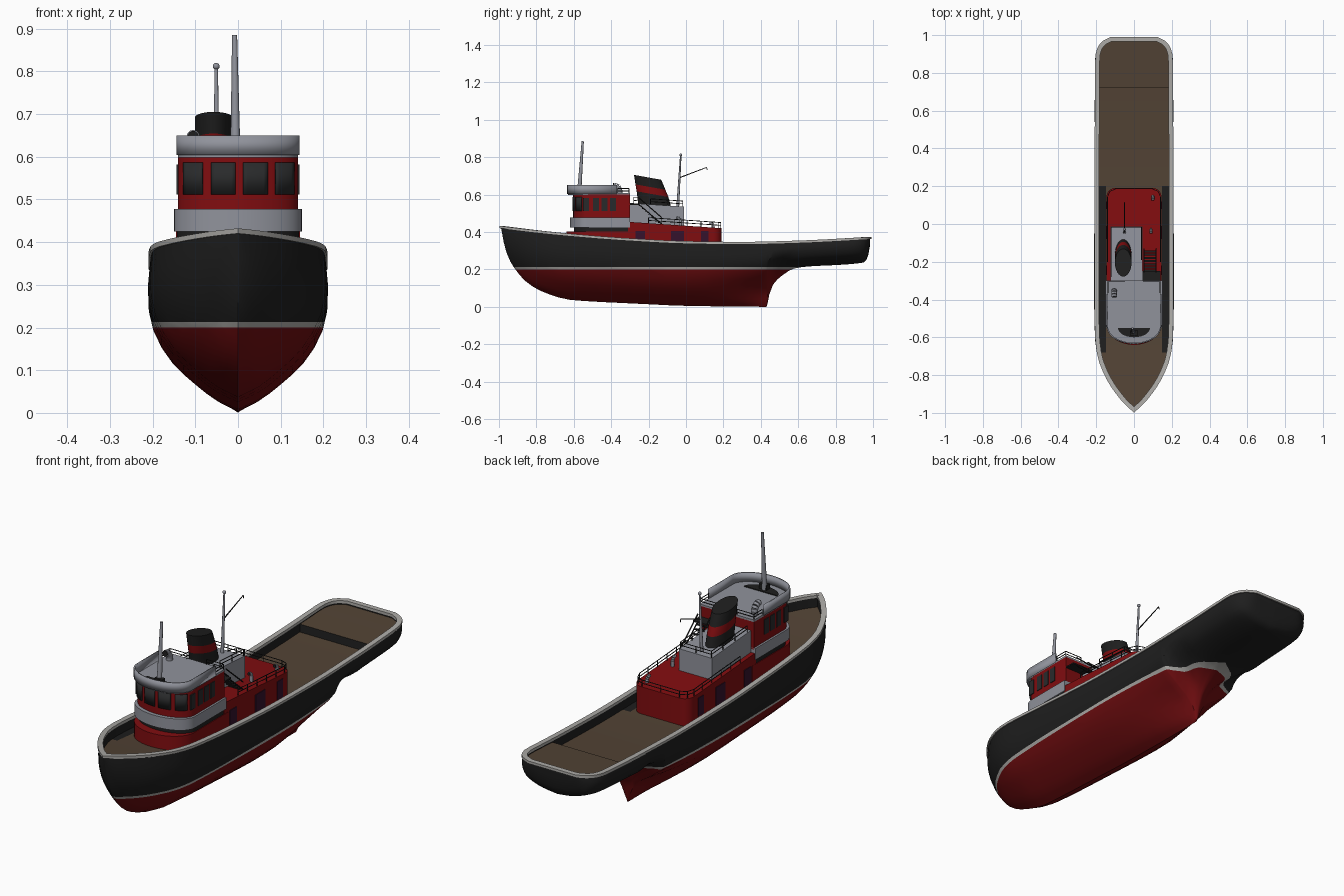
import bpy, bmesh, math
from mathutils import Vector

if "Cube" in bpy.data.objects:
    bpy.data.objects.remove(bpy.data.objects["Cube"])


def material(name, r, g, b):
    m = bpy.data.materials.new(name)
    m.diffuse_color = (r, g, b, 1)
    m.use_nodes = True
    m.node_tree.nodes["Principled BSDF"].inputs["Base Color"].default_value = m.diffuse_color
    return m


RED = material("house red", .22, .004, .005)
HULLRED = material("bottom red", .16, .004, .005)
BLACK = material("black", .013, .013, .013)
GREY = material("grey", .28, .29, .33)
LIGHT = material("light rail grey", .42, .41, .39)
BROWN = material("deck brown", .085, .056, .035)
GLASS = material("window dark", .022, .023, .024)
PURPLE = material("dark purple", .035, .006, .025)


def finish(name, bm, mats):
    bmesh.ops.recalc_face_normals(bm, faces=bm.faces)
    me = bpy.data.meshes.new(name)
    bm.to_mesh(me)
    bm.free()
    for m in mats:
        me.materials.append(m)
    for p in me.polygons:
        p.use_smooth = True
    me.set_sharp_from_angle(angle=math.radians(35))
    ob = bpy.data.objects.new(name, me)
    bpy.context.scene.collection.objects.link(ob)
    return ob


def mesh(name, verts, faces, mats, rule=None):
    bm = bmesh.new()
    vs = [bm.verts.new(v) for v in verts]
    for f in faces:
        face = bm.faces.new([vs[i] for i in f])
        if rule:
            face.material_index = rule(face.calc_center_median())
    return finish(name, bm, mats)


def grid(rows, closed=False):
    n, c = len(rows), len(rows[0])
    faces = [(i * c + j, i * c + (j + 1) % c, (i + 1) * c + (j + 1) % c, (i + 1) * c + j)
             for i in range(n - 1) for j in range(c if closed else c - 1)]
    return [v for r in rows for v in r], faces


def prism(name, outline, z0, z1, mat, slope=lambda y: 0):
    n = len(outline)
    v, f = grid([[(x, y, z0) for x, y in outline], [(x, y, z1 + slope(y)) for x, y in outline]], True)
    return mesh(name, v, f + [tuple(range(n)), tuple(range(n, 2 * n))], [mat])


def box(name, x0, x1, y0, y1, z0, z1, mat, slope=lambda y: 0):
    return prism(name, [(x0, y0), (x1, y0), (x1, y1), (x0, y1)], z0, z1, mat, slope)


def wall(name, path, z0, z1, thick, mat):
    v, f = grid([[(x, y, z0) for x, y in path], [(x, y, z1) for x, y in path]])
    ob = mesh(name, v, f, [mat])
    s = ob.modifiers.new("thickness", 'SOLIDIFY')
    s.thickness, s.offset = thick, 0
    return ob


def rods(name, parts, mat, seg=8):
    bm = bmesh.new()
    for p, q, r1, r2 in parts:
        p, q = Vector(p), Vector(q)
        rot = (q - p).to_track_quat('Z', 'Y').to_matrix().to_4x4()
        rot.translation = (p + q) / 2
        bmesh.ops.create_cone(bm, cap_ends=True, segments=seg, radius1=r1, radius2=r2,
                              depth=(q - p).length, matrix=rot)
    return finish(name, bm, [mat])


def railing(name, path, h):
    parts = []
    for p, q in zip(path, path[1:]):
        for k in (.5, 1):
            parts.append(((p[0], p[1], p[2] + h * k), (q[0], q[1], q[2] + h * k), .002, .002))
    for p in path:
        parts.append((p, (p[0], p[1], p[2] + h), .002, .002))
    rods(name, parts, BLACK, 6)


def curve(pts):
    """Smooth interpolation without overshoot."""
    d = [(b[1] - a[1]) / (b[0] - a[0]) for a, b in zip(pts, pts[1:])]
    m = [d[0]] + [2 * a * b / (a + b) if a * b > 0 else 0 for a, b in zip(d, d[1:])] + [d[-1]]

    def f(x):
        x = min(max(x, pts[0][0]), pts[-1][0])
        i = max(k for k in range(len(d)) if pts[k][0] <= x)
        h = pts[i + 1][0] - pts[i][0]
        t = (x - pts[i][0]) / h
        return ((2*t**3 - 3*t*t + 1) * pts[i][1] + (t**3 - 2*t*t + t) * h * m[i]
                + (3*t*t - 2*t**3) * pts[i + 1][1] + (t**3 - t*t) * h * m[i + 1])
    return f


# hull: loft of cross-sections
keel = curve([(-.99, .428), (-.965, .305), (-.92, .21), (-.835, .118), (-.74, .07), (-.62, .037),
              (-.25, .016), (0, .005), (.43, 0), (.445, .064), (.465, .118), (.52, .172),
              (.58, .205), (.66, .216), (.82, .224), (.95, .237), (.97, .26), (.985, .335)])
sheer = curve([(-.99, .428), (-.8, .405), (-.6, .385), (-.3, .362), (0, .347), (.3, .343), (.6, .35), (.99, .37)])
beam = curve([(-.99, 0), (-.95, .045), (-.9, .087), (-.85, .122), (-.8, .15), (-.7, .187), (-.6, .2),
              (-.4, .204), (.85, .2), (.9, .197), (.94, .183), (.965, .16), (.985, .12)])
full = curve([(0, 0), (.07, .24), (.18, .48), (.33, .74), (.55, .95), (.75, 1.01), (1, .975)])
hollow = curve([(0, 0), (.07, .05), (.18, .12), (.33, .3), (.45, .6), (.6, .88), (.75, 1), (1, .975)])
counter = curve([(0, 0), (.07, .4), (.18, .68), (.33, .88), (.55, .98), (.75, 1.01), (1, .975)])
U = [0, .02, .045, .07, .12, .18, .25, .33, .43, .55, .68, .8, .9, 1]
Y = [-.99, -.985, -.975, -.96, -.94, -.92, -.89, -.86, -.82, -.78, -.73, -.68, -.62, -.55, -.45, -.35, -.2, -.1,
     0, .1, .2, .28, .35, .4, .43, .435, .445, .465, .49, .52, .55, .58, .62, .66, .719, .721, .8, .86, .9,
     .93, .95, .965, .975, .985]


def section(y):
    a = min(max(y / .43, 0), 1) ** 2
    b = min(max((y - .43) / .16, 0), 1)
    half = []
    for u in U:
        g = (1 - b) * ((1 - a) * full(u) + a * hollow(u)) + b * counter(u)
        half.append((beam(y) / .975 * g, y, keel(y) + (sheer(y) - keel(y)) * u))
    return [(-x, yy, z) for x, yy, z in half[:0:-1]] + half


v, f = grid([section(y) for y in Y])
bm = bmesh.new()
vs = [bm.verts.new(p) for p in v]
for q in f + [tuple(range(len(v) - 2 * len(U) + 1, len(v)))]:
    bm.faces.new([vs[i] for i in q])
bmesh.ops.remove_doubles(bm, verts=bm.verts, dist=.0004)
for z in (.2, .213):
    bmesh.ops.bisect_plane(bm, geom=bm.verts[:] + bm.edges[:] + bm.faces[:], plane_co=(0, 0, z), plane_no=(0, 0, 1))
for q in bm.faces:
    z = q.calc_center_median().z
    q.material_index = 0 if z < .2 else 1 if z < .213 else 2
finish("hull", bm, [HULLRED, LIGHT, BLACK])

# cap rail and inner bulwark follow the sheer
half = [(beam(y), y) for y in Y]
loop = half + [(-x, y) for x, y in half[:0:-1]]


def offset(d, dz):
    out = []
    for i, p in enumerate(loop):
        a, b = Vector(loop[i - 1]), Vector(loop[(i + 1) % len(loop)])
        p = Vector(p)
        t1, t2 = (p - a).normalized(), (b - p).normalized()
        n = Vector((t1.y + t2.y, -t1.x - t2.x)).normalized()
        q = p + n * d / max(.4, n.dot(Vector((t1.y, -t1.x))))
        out.append((q.x, q.y, sheer(p.y) + dz))
    return out


v, f = grid([offset(.006, -.008), offset(.006, .004), offset(-.018, .004), offset(-.018, -.008),
             offset(.006, -.008)], True)
mesh("cap_rail", v, f, [LIGHT])
v, f = grid([offset(-.016, 0), offset(-.016, -.065)], True)
mesh("bulwark_inner", v, f, [BLACK])

# deck with raised stern and dark side walkways
rows = []
for y in Y[2:]:
    w = max(beam(y) - .01, .002)
    m = min(.148, w * .9)
    z = sheer(y) - (.05 if y < .72 else .014)
    rows.append([(x, y, z) for x in (-w, -m, m, w)])
v, f = grid(rows)
mesh("deck", v, f, [BROWN, BLACK],
     lambda c: int(abs(c.y - .72) < .0008 or (abs(c.x) > .1 and -.68 < c.y < .2)))


def front_arc(hw, yf, dep, n=24):
    return [(hw * math.cos(math.pi * i / n), yf + dep - dep * math.sin(math.pi * i / n)) for i in range(n + 1)]


def dshape(hw, yf, yb, dep):
    return front_arc(hw, yf, dep) + [(-hw, yb), (hw, yb)]


# deckhouse
R = .045
corner = [(.1 + R * math.cos(math.pi / 2 * i / 8), .145 + R * math.sin(math.pi / 2 * i / 8)) for i in range(9)]
house = [(.145, -.31)] + corner + [(-x, y) for x, y in corner[::-1]] + [(-.145, -.31)]
roof = lambda y: -.068 * (y + .25)
prism("deckhouse", house, .29, .45, RED, roof)
prism("forward_base", dshape(.146, -.64, -.28, .11), .3, .402, RED)
prism("base_shadow_band", dshape(.143, -.6, -.29, .09), .4, .427, BLACK)
prism("lower_grey_band", dshape(.15, -.62, -.3, .09), .425, .478, GREY)
prism("wheelhouse", dshape(.141, -.603, -.3, .08), .47, .6, RED)
prism("wheelhouse_roof", dshape(.141, -.63, -.3, .09), .598, .608, GREY)
arc = front_arc(.141, -.632, .09)
wall("roof_parapet", [(.141, -.37)] + arc + [(-.141, -.37)], .604, .65, .007, GREY)

# wheelhouse windows: curved front panes, flat side panes
for i, (a, b) in enumerate([(-.127, -.083), (-.062, -.006), (.012, .069), (.088, .13)]):
    xs = [a + (b - a) * k / 6 for k in range(7)]
    wall(f"front_window_{i}", [(x, -.525 - .08 * math.sqrt(1 - (x / .143) ** 2)) for x in xs],
         .512, .586, .006, GLASS)
for s in (-1, 1):
    for i, y in enumerate((-.535, -.48, -.435, -.39)):
        a, b = sorted((s * .139, s * .144))
        box(f"side_window_{i}", a, b, y - .016, y + .016, .512, .582, GLASS)
    # dark doors on the house sides
    for i, (y0, y1) in enumerate(((-.27, -.22), (-.08, -.01), (.08, .12))):
        a, b = sorted((s * .143, s * .148))
        box(f"side_door_{i}", a, b, y0, y1, .32, .405, PURPLE)

# upper grey casing
box("upper_casing", -.125, .045, -.31, -.012, .42, .555, GREY, lambda y: -.07 * (y + .3))

# funnel with bands, raked slanted rings
rows = []
for z, yc, ry in ((.53, -.165, .09), (.598, -.178, .085), (.602, -.179, .085), (.64, -.19, .08), (.692, -.205, .073)):
    rows.append([(-.057 + .044 * math.cos(t), yc + ry * math.sin(t), z - .18 * ry * math.sin(t))
                 for t in [2 * math.pi * k / 32 for k in range(32)]])
v, f = grid(rows, True)
fun = mesh("funnel", v, f + [tuple(range(128, 160))], [BLACK, RED])
for i in range(64, 96):
    fun.data.polygons[i].material_index = 1

# masts and boom
rods("fore_mast", [((-.006, -.572, .6), (-.008, -.552, .885), .012, .006)], GREY, 16)
rods("aft_mast", [((-.05, -.045, .52), (-.051, -.028, .81), .008, .004)], GREY, 12)
bm = bmesh.new()
bmesh.ops.create_uvsphere(bm, u_segments=12, v_segments=8, radius=.008)
bmesh.ops.translate(bm, verts=bm.verts, vec=(-.051, -.028, .812))
finish("mast_ball", bm, [GREY])
rods("boom", [((-.05, -.035, .69), (-.05, .11, .745), .003, .002),
              ((-.05, .11, .745), (-.05, .114, .73), .002, .002)], BLACK)

# roof console
prism("roof_console", [(.085 * math.cos(t), -.55 - .05 * math.sin(t)) for t in
                       [math.pi * k / 12 for k in range(13)]], .606, .612, BLACK)
box("radar_stand", -.02, .02, -.59, -.565, .61, .635, BLACK)


# cowl vents
def cowl(name, x, y, z, h, r):
    pts = [(x, y, z), (x, y, z + h)]
    pts += [(x, y - 2 * r * (1 - math.cos(t)), z + h + 2 * r * math.sin(t)) for t in (.4, .8, 1.2, 1.57)]
    rods(name, [(p, q, r, r) for p, q in zip(pts, pts[1:])], GREY, 14)
    e = Vector(pts[-1])
    rods(name + "_mouth", [(e, e - Vector((0, .004, 0)), r * .85, r * .85)], BLACK, 14)


cowl("roof_vent", -.105, -.355, .6, .018, .015)
cowl("deck_vent_aft", .1, .145, .42, .012, .008)
cowl("deck_vent_side", .09, -.03, .43, .03, .008)

# stairs up to the wheelhouse level
for i in range(7):
    y = -.14 - .017 * i
    box(f"stair_step_{i}", .055, .115, y - .011, y, .448 + .015 * i, .452 + .015 * i, BLACK)
rods("stair_sides", [((x, -.13, .442 + d), (x, -.255, .55 + d), .003, .003) for x in (.053, .117) for d in (0, .035)],
     BLACK, 6)
box("stair_landing", .046, .14, -.3, -.25, .545, .551, BLACK)

# railings
side = [(.14, y) for y in (-.2, -.13, -.06, .01, .08)] + [(x * .97, y - .004) for x, y in corner[::4]]
path = side + [(0, .186)] + [(-x, y) for x, y in side[::-1]]
railing("deckhouse_railing", [(x, y, .45 + roof(y)) for x, y in path], .03)
top = [(-.12, -.28), (-.12, -.19), (-.12, -.1), (-.12, -.017), (-.04, -.017), (.04, -.017), (.04, -.1), (.04, -.19)]
railing("casing_railing", [(x, y, .555 - .07 * (y + .3)) for x, y in top], .03)
for s in (-1, 1):
    railing("roof_railing", [(s * .138, -.365, .606), (s * .138, -.305, .606), (s * .05, -.305, .606)], .026)
